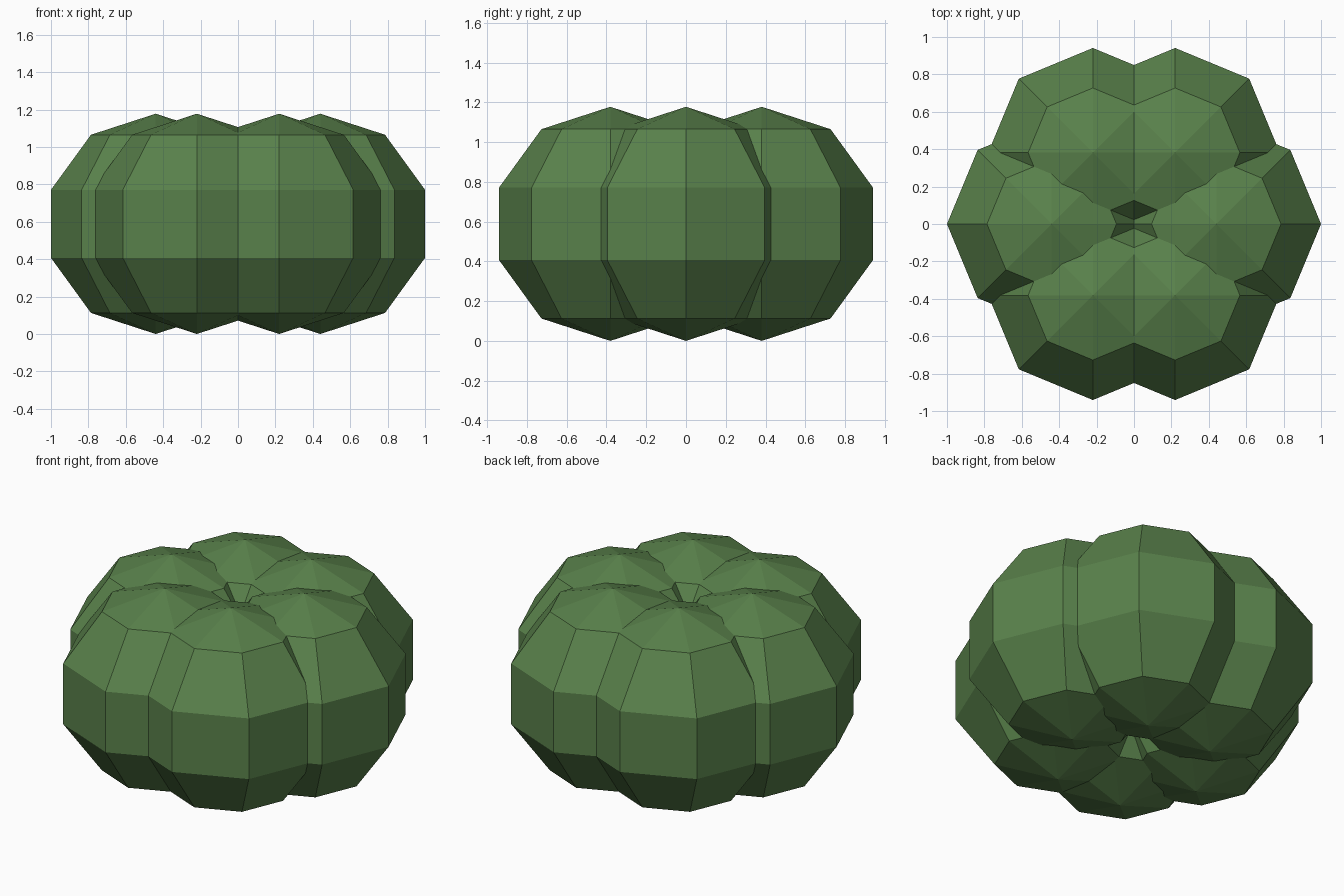
import bpy
import math

if "Cube" in bpy.data.objects:
    bpy.data.objects.remove(bpy.data.objects["Cube"])

LOBES = 6
RING_RADIUS = 0.44      # distance of each lobe from the middle
LOBE_RADIUS = 0.5888    # low-poly sphere radius

green = bpy.data.materials.new("leaf_green")
green.diffuse_color = (0.10, 0.22, 0.07, 1.0)
green.use_nodes = True
green.node_tree.nodes["Principled BSDF"].inputs["Base Color"].default_value = green.diffuse_color

# Six overlapping low-poly spheres form the ribbed, pumpkin-like body
for i in range(LOBES):
    a = math.tau * i / LOBES
    bpy.ops.mesh.primitive_uv_sphere_add(
        segments=8, ring_count=5, radius=LOBE_RADIUS,
        location=(RING_RADIUS * math.cos(a), RING_RADIUS * math.sin(a), LOBE_RADIUS))
    lobe = bpy.context.object
    lobe.name = f"lobe_{i + 1}"
    lobe.data.materials.append(green)
    bpy.ops.object.shade_flat()
